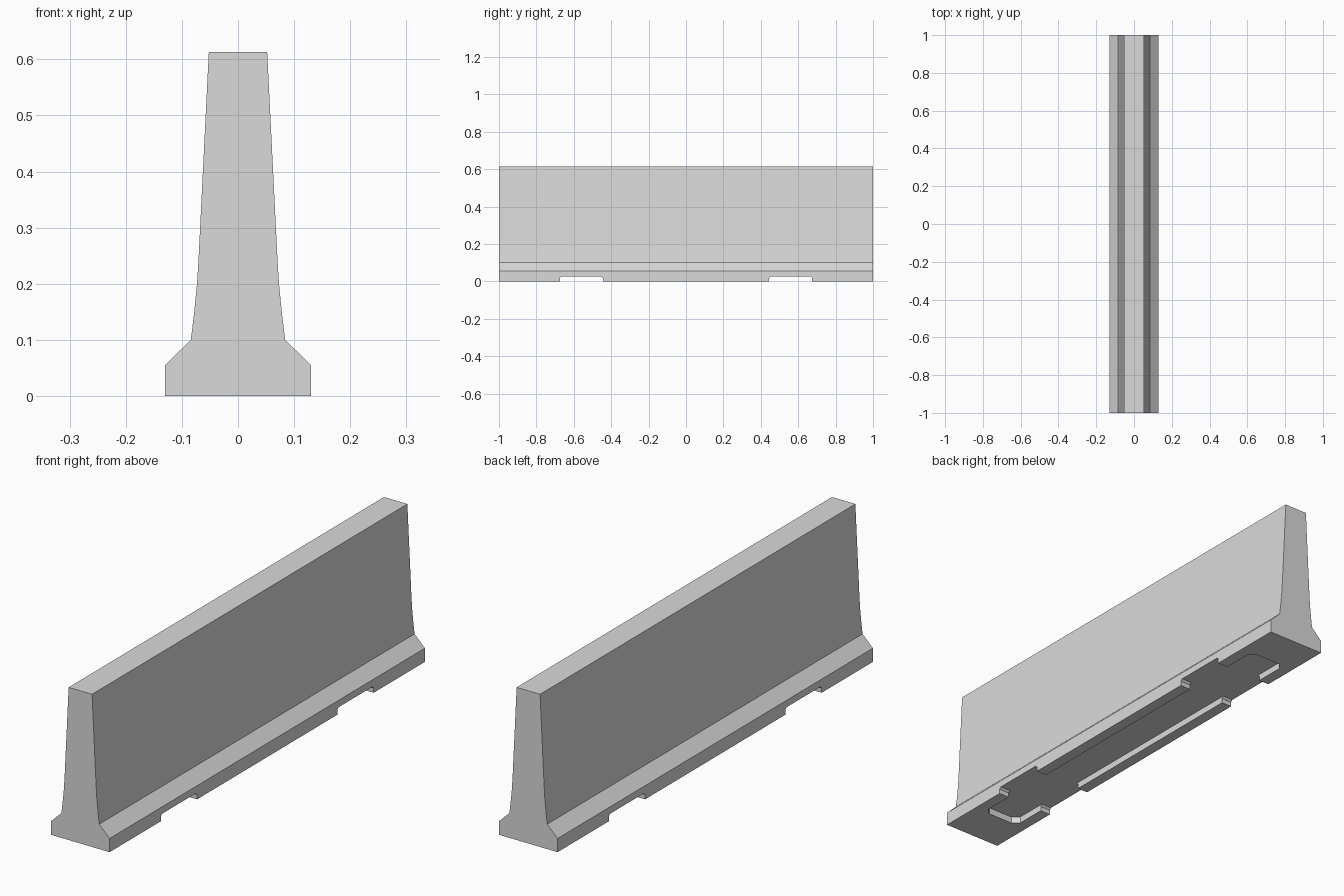
import bpy, bmesh, math

cube = bpy.data.objects.get("Cube")
if cube:
    bpy.data.objects.remove(cube, do_unlink=True)

# Single concrete colour
concrete = bpy.data.materials.new("concrete_grey")
concrete.use_nodes = True
GREY = (0.7, 0.7, 0.7, 1)
concrete.diffuse_color = GREY
concrete.node_tree.nodes["Principled BSDF"].inputs["Base Color"].default_value = GREY


def prism(name, outline, place, start, end):
    """Extrude a 2D outline from start to end; place maps (u, v, w) to xyz."""
    bm = bmesh.new()
    a = [bm.verts.new(place(u, v, start)) for u, v in outline]
    b = [bm.verts.new(place(u, v, end)) for u, v in outline]
    n = len(outline)
    bm.faces.new(a)
    bm.faces.new(b[::-1])
    for i in range(n):
        j = (i + 1) % n
        bm.faces.new((a[j], a[i], b[i], b[j]))
    bmesh.ops.recalc_face_normals(bm, faces=bm.faces)
    mesh = bpy.data.meshes.new(name)
    bm.to_mesh(mesh)
    bm.free()
    mesh.materials.append(concrete)
    ob = bpy.data.objects.new(name, mesh)
    bpy.context.collection.objects.link(ob)
    return ob


# Barrier body: mirrored cross-section swept along y
half = [(0.13, 0), (0.13, 0.055), (0.084, 0.1), (0.078, 0.15), (0.073, 0.2),
        (0.07, 0.25), (0.052, 0.613)]
section = half + [(-x, z) for x, z in reversed(half)]
barrier = prism("concrete_barrier", section, lambda u, v, w: (u, w, v), -1, 1)

DEPTH = 0.027

# Long underside recess with chamfered corners
W, L, C = 0.083, 0.825, 0.025
quarter = [(W, L - C), (W - C, L)]
plan = (quarter + [(-x, y) for x, y in quarter[::-1]]
        + [(-x, -y) for x, y in quarter] + [(x, -y) for x, y in quarter[::-1]])
cutters = [prism("recess_cutter", plan, lambda u, v, w: (u, v, w), -0.1, DEPTH)]

# Two lifting slots across the base, with eased upper corners
E = 0.008
for s in (-1, 1):
    a, b = sorted((0.445 * s, 0.675 * s))
    slot = [(a, -0.1), (b, -0.1), (b, DEPTH - E), (b - E, DEPTH),
            (a + E, DEPTH), (a, DEPTH - E)]
    cutters.append(prism("slot_cutter", slot, lambda u, v, w: (w, u, v), -0.2, 0.2))

bpy.ops.object.select_all(action='DESELECT')
barrier.select_set(True)
bpy.context.view_layer.objects.active = barrier
for cutter in cutters:
    cutter.hide_render = True
    mod = barrier.modifiers.new("cut", 'BOOLEAN')
    mod.operation = 'DIFFERENCE'
    mod.solver = 'EXACT'
    mod.object = cutter
    bpy.ops.object.modifier_apply(modifier=mod.name)
    bpy.data.objects.remove(cutter, do_unlink=True)

bpy.ops.object.shade_smooth_by_angle(angle=math.radians(25))
